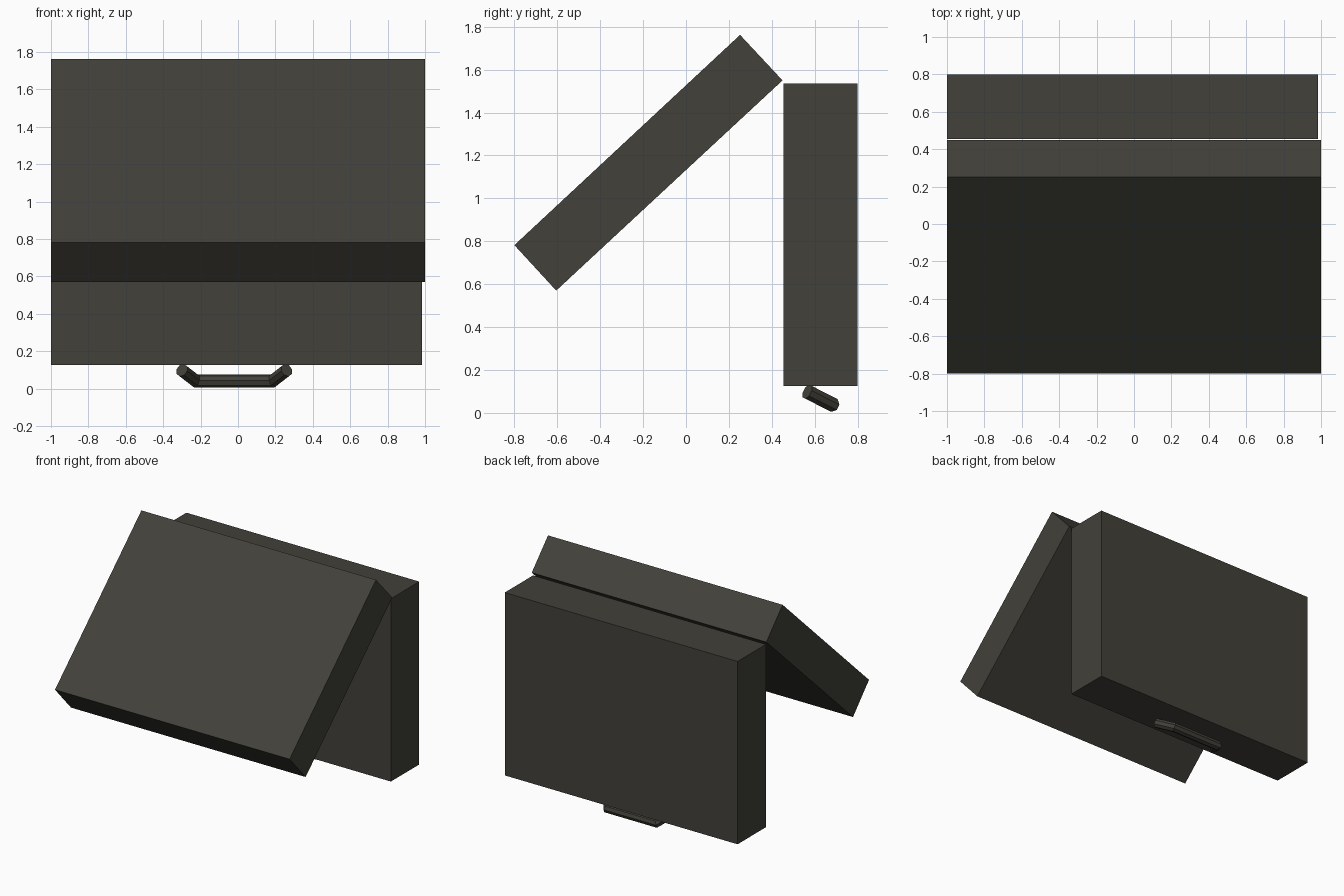
import bpy, math
from mathutils import Vector

if "Cube" in bpy.data.objects:
    bpy.data.objects.remove(bpy.data.objects["Cube"])


def material(name, rgb):
    m = bpy.data.materials.new(name)
    m.diffuse_color = (*rgb, 1)
    m.use_nodes = True
    m.node_tree.nodes["Principled BSDF"].inputs["Base Color"].default_value = m.diffuse_color
    return m


CHARCOAL = material("charcoal_olive", (0.054, 0.052, 0.042))


def make(name, verts, faces):
    me = bpy.data.meshes.new(name)
    me.from_pydata(verts, [], faces)
    me.materials.append(CHARCOAL)
    ob = bpy.data.objects.new(name, me)
    bpy.context.collection.objects.link(ob)
    return ob


def loft(name, rings):
    """Skin a list of equal rings and cap both ends."""
    n = len(rings[0])
    faces = [tuple(reversed(range(n)))]
    for k in range(len(rings) - 1):
        for i in range(n):
            j = (i + 1) % n
            faces.append((k * n + i, k * n + j, (k + 1) * n + j, (k + 1) * n + i))
    faces.append(tuple(range((len(rings) - 1) * n, len(rings) * n)))
    return make(name, [tuple(v) for r in rings for v in r], faces)


def slab(name, x0, x1, profile):
    return loft(name, [[(x, y, z) for y, z in profile] for x in (x0, x1)])


# two halves of the case, the lid swung open
slab("lid_half", -1.0, 1.0, [(-0.80, 0.782), (-0.605, 0.57), (0.45, 1.55), (0.252, 1.762)])
slab("base_half", -1.0, 0.985, [(0.455, 0.126), (0.80, 0.126), (0.80, 1.535), (0.455, 1.535)])

# carry handle: octagonal bar swept along a tilted U with mitred corners
X = Vector((1, 0, 0))
D = Vector((0, 0.12, -0.061)).normalized()
N = X.cross(D)
start = Vector((-0.02, 0.565, 0.099))
path = [(-0.28, 0.0), (-0.205, 0.128), (0.205, 0.128), (0.28, 0.0)]
pts = [Vector(p) for p in path]
rings = []
for k, p in enumerate(pts):
    a = (p - pts[k - 1]).normalized() if k else (pts[1] - p).normalized()
    b = (pts[k + 1] - p).normalized() if k < 3 else a
    t = (a + b).normalized()
    side = Vector((-t.y, t.x)) / t.dot(a)
    c = start + X * p.x + D * p.y
    ring = []
    for i in range(8):
        ang = math.tau * (i + 0.5) / 8
        s = side * 0.036 * math.cos(ang)
        ring.append(c + X * s.x + D * s.y + N * 0.036 * math.sin(ang))
    rings.append(ring)
handle = loft("carry_handle", rings)

# consistent outward normals
for ob in bpy.context.collection.objects:
    bpy.context.view_layer.objects.active = ob
    bpy.ops.object.select_all(action='DESELECT')
    ob.select_set(True)
    bpy.ops.object.mode_set(mode='EDIT')
    bpy.ops.mesh.select_all(action='SELECT')
    bpy.ops.mesh.normals_make_consistent(inside=False)
    bpy.ops.object.mode_set(mode='OBJECT')
